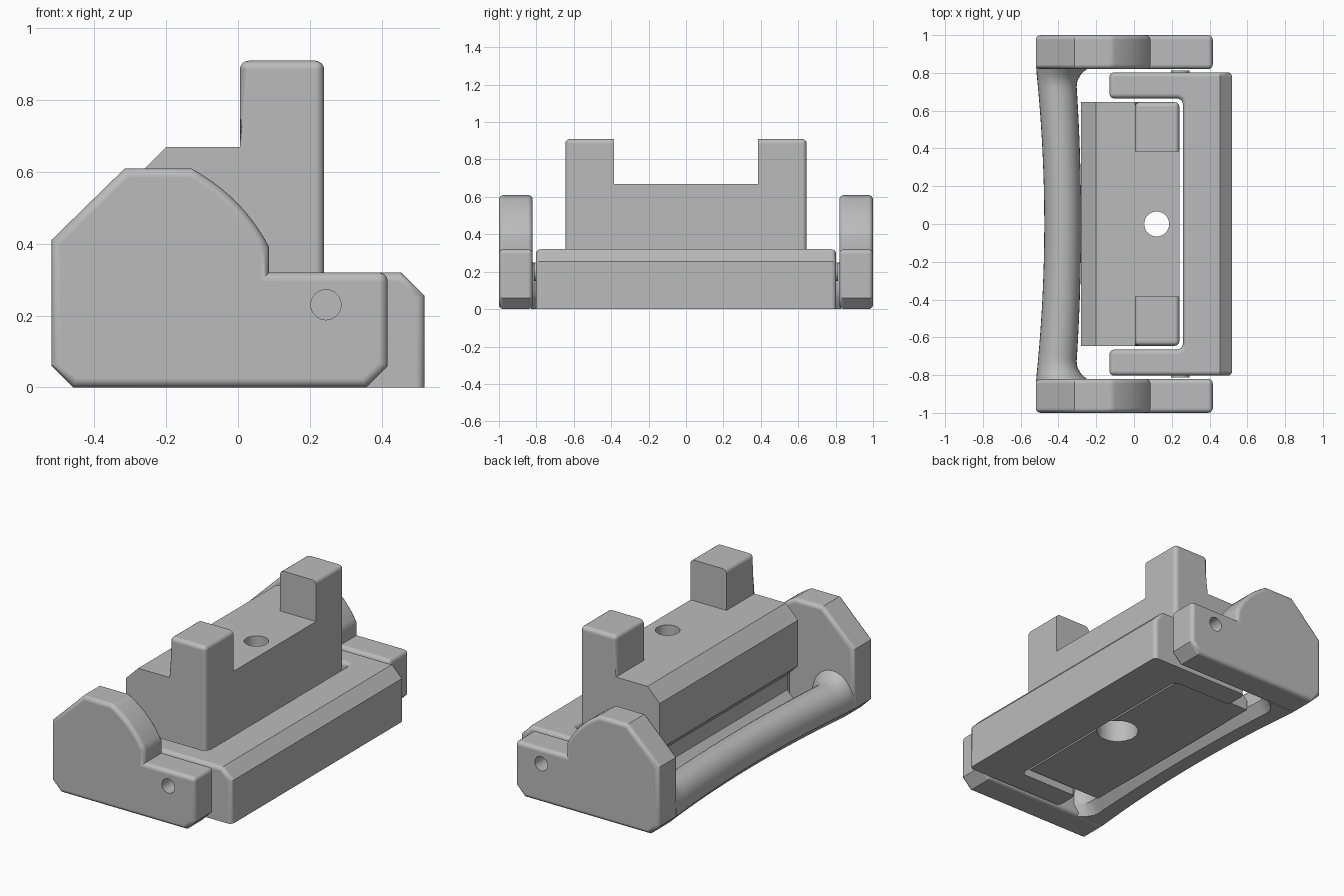
import bpy, bmesh, math
from mathutils import Vector

if "Cube" in bpy.data.objects:
    bpy.data.objects.remove(bpy.data.objects["Cube"])

grey = bpy.data.materials.new("plain grey")
grey.diffuse_color = (0.5, 0.5, 0.5, 1)
grey.use_nodes = True
grey.node_tree.nodes["Principled BSDF"].inputs["Base Color"].default_value = grey.diffuse_color


def make(bm, name):
    """Turn a bmesh into a coloured object."""
    bmesh.ops.recalc_face_normals(bm, faces=bm.faces)
    me = bpy.data.meshes.new(name)
    bm.to_mesh(me)
    bm.free()
    ob = bpy.data.objects.new(name, me)
    bpy.context.collection.objects.link(ob)
    me.materials.append(grey)
    return ob


def cut(target, bm):
    """Subtract a shape from a part and drop the cutter."""
    tool = make(bm, "cutter")
    tool.hide_render = True
    mod = target.modifiers.new("cut", 'BOOLEAN')
    mod.operation = 'DIFFERENCE'
    mod.solver = 'EXACT'
    mod.object = tool
    bpy.context.view_layer.objects.active = target
    bpy.ops.object.modifier_apply(modifier=mod.name)
    bpy.data.objects.remove(tool)


def shade(ob):
    """Smooth the rounded edges while large faces stay flat."""
    bpy.ops.object.select_all(action='DESELECT')
    ob.select_set(True)
    bpy.context.view_layer.objects.active = ob
    bpy.ops.object.shade_smooth_by_angle(angle=math.radians(32))
    mod = ob.modifiers.new("flat normals", 'WEIGHTED_NORMAL')
    mod.weight = 100
    mod.keep_sharp = True


def prism(points, direction):
    """Extrude a closed 3D outline."""
    bm = bmesh.new()
    face = bm.faces.new([bm.verts.new(p) for p in points])
    new = bmesh.ops.extrude_face_region(bm, geom=[face])["geom"]
    bmesh.ops.translate(bm, vec=direction, verts=[v for v in new if isinstance(v, bmesh.types.BMVert)])
    bmesh.ops.recalc_face_normals(bm, faces=bm.faces)
    return bm


def round_edges(bm, offset, rule, segments=4):
    """Bevel the sharp convex edges whose midpoint passes the rule."""
    edges = [e for e in bm.edges if e.is_convex and e.calc_face_angle(0) > 0.45
             and rule((e.verts[0].co + e.verts[1].co) / 2)]
    bmesh.ops.bevel(bm, geom=edges, offset=offset, segments=segments, profile=0.5,
                    affect='EDGES', clamp_overlap=True)


def disc(x, y, z, r, axis, n=32):
    """Circle outline around the y or z axis."""
    pts = []
    for i in range(n):
        a = math.tau * i / n
        u, v = r * math.cos(a), r * math.sin(a)
        pts.append((x + u, y, z + v) if axis == 'y' else (x + u, y + v, z))
    return pts


# Side plates with a rounded shoulder and a blind pin hole
plate = [(-.46, 0), (-.52, .06), (-.52, .41), (-.315, .61), (-.13, .61)]
p0, p1, p2 = Vector((-.13, .61)), Vector((.015, .53)), Vector((.087, .39))
for i in range(1, 11):
    t = i / 10
    plate.append(tuple(p0 * (1 - t) ** 2 + p1 * 2 * t * (1 - t) + p2 * t * t))
plate += [(.087, .32), (.417, .32), (.417, .06), (.357, 0)]
for side, label in ((-1, "front"), (1, "back")):
    bm = prism([(x, side * .82, z) for x, z in plate], (0, side * .18, 0))

    # rim edges of both flat sides, plus the upper right corner
    def rim(m):
        return abs(abs(m.y) - .91) > .05 or (m.x > .4 and m.z > .3)
    round_edges(bm, .025, rim)
    ob = make(bm, label + "_side_plate")
    cut(ob, prism(disc(.245, side * 1.1, .23, .042, 'y'), (0, -side * .22, 0)))
    shade(ob)
    # Small hinge boss on the side of the base
    shade(make(prism(disc(.245, side * .79, .2, .05, 'y'), (0, side * .022, 0)), label + "_hinge_boss"))

# U-shaped base
outline = [(-.13, -.803), (.52, -.803), (.52, .803), (-.13, .803), (-.13, .665),
           (.23, .665), (.25, .657), (.26, .635), (.26, -.635), (.25, -.657), (.23, -.665), (-.13, -.665)]
bm = prism([(x, y, 0) for x, y in outline], (0, 0, .32))
round_edges(bm, .065, lambda m: m.x > .51 and m.z > .3, 1)
round_edges(bm, .025, lambda m: m.z > .05 and not (m.x > .4 and abs(m.y) < .1))
shade(make(bm, "base"))

# Central block: full-length profile, then the gap between the two posts
block = [(.24, .06), (.24, .91), (.005, .91), (.005, .67), (-.2, .67), (-.28, .59),
         (-.28, .32), (-.21, .25), (-.21, .16), (-.28, .09), (-.28, .03), (.215, .03)]
bm = prism([(x, -.645, z) for x, z in block], (0, 1.29, 0))
round_edges(bm, .03, lambda m: m.z > .68 or (m.x > .2 and m.z > .2))
block_ob = make(bm, "central_block")
bm = bmesh.new()
bmesh.ops.create_cube(bm, size=1)
for v in bm.verts:
    v.co = Vector((v.co.x * 1.2, v.co.y * .77, v.co.z * .6 + .97))
cut(block_ob, bm)
# Bolt hole with a wider recess below
cut(block_ob, prism(disc(.12, 0, -.1, .066, 'z'), (0, 0, 1.2)))
cut(block_ob, prism(disc(.12, 0, -.1, .115, 'z'), (0, 0, .4)))
shade(block_ob)

# Bowed handle bar with a flat underside, flaring into the plates
bm = bmesh.new()
rings = []
STEPS = 48
for i in range(STEPS + 1):
    y = -.83 + 1.66 * i / STEPS
    t = min(abs(y) / .82, 1)
    flare = max(0, (abs(y) - .73) / .1) ** 2
    left = -.475 - .043 * t * t
    right = -.28 - .03 * t * t + .07 * flare
    top = .21 + .05 * flare
    cx, w = (left + right) / 2, (right - left) / 2
    sec = [(right - .05, 0), (right, .06)]
    sec += [(cx + w * math.cos(a), .1 + (top - .1) * math.sin(a))
            for a in (math.pi * k / 16 for k in range(17))]
    sec += [(left, .06), (left + .058, 0)]
    rings.append([bm.verts.new((x, y, z)) for x, z in sec])
n = len(rings[0])
for a, b in zip(rings, rings[1:]):
    for k in range(n):
        bm.faces.new((a[k], a[(k + 1) % n], b[(k + 1) % n], b[k]))
bm.faces.new(rings[0])
bm.faces.new(rings[-1])
shade(make(bm, "handle_bar"))
